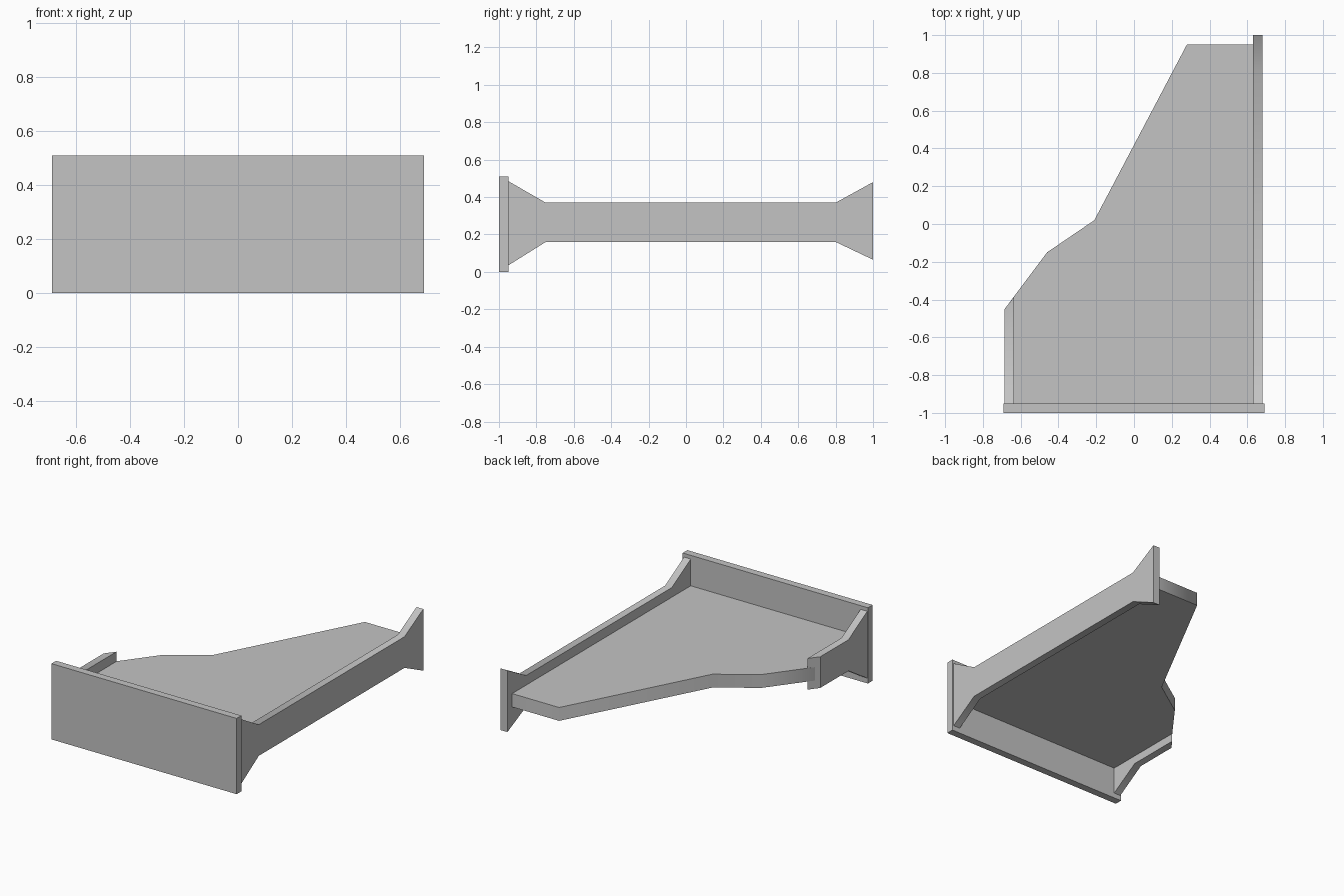
import bpy
import bmesh
import math
from mathutils import Vector

cube = bpy.data.objects.get("Cube")
if cube:
    bpy.data.objects.remove(cube, do_unlink=True)

GREY = 0.55
grey = bpy.data.materials.new("plain_grey")
grey.use_nodes = True
grey.diffuse_color = (GREY, GREY, GREY, 1)
grey.node_tree.nodes["Principled BSDF"].inputs["Base Color"].default_value = (GREY, GREY, GREY, 1)


def prism(name, points, direction, smooth_angle, adjust=None):
    """Extrude a flat outline along a direction into a solid part."""
    bm = bmesh.new()
    face = bm.faces.new([bm.verts.new(p) for p in points])
    grown = bmesh.ops.extrude_face_region(bm, geom=[face], use_keep_orig=True)
    for v in grown["geom"]:
        if isinstance(v, bmesh.types.BMVert):
            v.co += Vector(direction)
    if adjust:
        for v in bm.verts:
            adjust(v)
    bmesh.ops.recalc_face_normals(bm, faces=bm.faces)
    mesh = bpy.data.meshes.new(name)
    bm.to_mesh(mesh)
    bm.free()
    mesh.materials.append(grey)
    obj = bpy.data.objects.new(name, mesh)
    bpy.context.collection.objects.link(obj)
    bpy.ops.object.select_all(action="DESELECT")
    obj.select_set(True)
    bpy.context.view_layer.objects.active = obj
    bpy.ops.object.shade_smooth_by_angle(angle=math.radians(smooth_angle))
    return obj


def wall_points(x, yz):
    return [(x, y, z) for y, z in yz]


# Front plate
prism("front_plate", [(-0.69, -1, 0), (0.69, -1, 0), (0.69, -1, 0.51), (-0.69, -1, 0.51)],
      (0, 0.05, 0), 30)

# Deck with the angled right edge
deck = [(0.65, -0.96), (0.65, 0.95), (0.28, 0.95), (-0.21, 0.02),
        (-0.46, -0.15), (-0.665, -0.423), (-0.665, -0.96)]
prism("deck", [(x, y, 0.215) for x, y in deck], (0, 0, 0.09), 65)

# Long left wall, flared at both ends
front_flare = [(-0.75, 0.37), (-0.95, 0.485), (-0.95, 0.035), (-0.75, 0.16)]
prism("left_wall",
      wall_points(0.63, front_flare + [(0.8, 0.16), (1, 0.065), (1, 0.48), (0.8, 0.37)]),
      (0.05, 0, 0), 35)


# Short right wall, flared at the front and cut at an angle at the back
def cut_back(v):
    if v.co.y > -0.5 and v.co.x < -0.66:
        v.co.y = -0.45


prism("right_wall", wall_points(-0.635, front_flare + [(-0.385, 0.16), (-0.385, 0.37)]),
      (-0.05, 0, 0), 33, cut_back)
